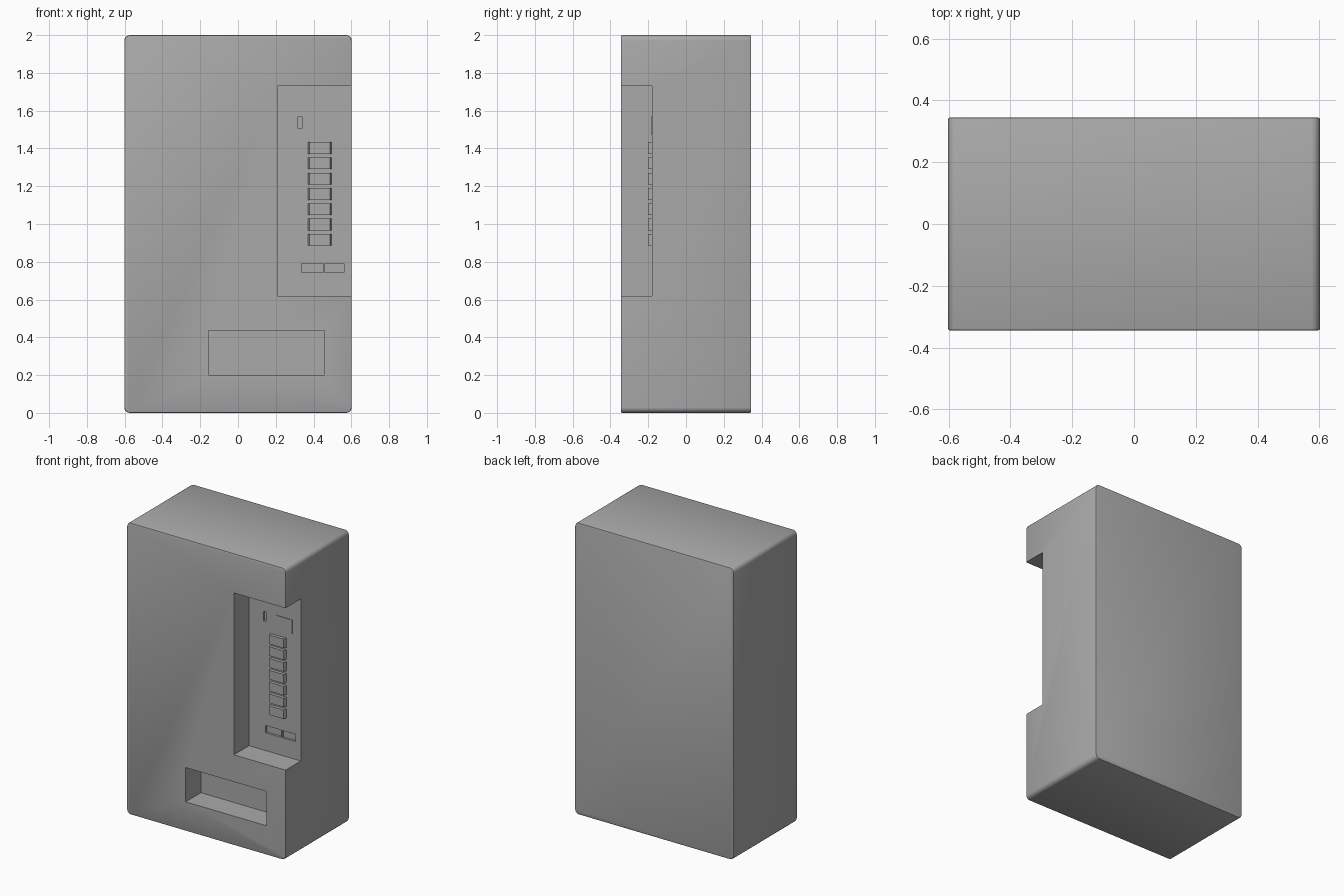
import bpy
import bmesh
from mathutils import Vector

if "Cube" in bpy.data.objects:
    bpy.data.objects.remove(bpy.data.objects["Cube"])

GREY = (0.4, 0.4, 0.4, 1)
grey = bpy.data.materials.new("plain grey")
grey.use_nodes = True
grey.diffuse_color = GREY
grey.node_tree.nodes["Principled BSDF"].inputs["Base Color"].default_value = GREY


def box(name, x, y, z):
    """Box spanning the given (low, high) ranges."""
    bm = bmesh.new()
    bmesh.ops.create_cube(bm, size=1)
    for v in bm.verts:
        v.co = Vector([(r[0] + r[1]) / 2 + c * (r[1] - r[0])
                       for c, r in zip(v.co, (x, y, z))])
    mesh = bpy.data.meshes.new(name)
    bm.to_mesh(mesh)
    bm.free()
    mesh.materials.append(grey)
    obj = bpy.data.objects.new(name, mesh)
    bpy.context.collection.objects.link(obj)
    return obj


def cut(target, name, x, y, z):
    """Recess a box-shaped opening into the target."""
    cutter = box(name, x, y, z)
    cutter.hide_render = True
    cutter.hide_set(True)
    cutter.display_type = 'WIRE'
    mod = target.modifiers.new(name, 'BOOLEAN')
    mod.operation = 'DIFFERENCE'
    mod.solver = 'EXACT'
    mod.object = cutter


FRONT, PANEL = -0.345, -0.18

# Cabinet with rounded outline and softened front and back rims
cabinet = box("cabinet", (-0.602, 0.602), (FRONT, 0.345), (0, 2))
bm = bmesh.new()
bm.from_mesh(cabinet.data)
corners = [e for e in bm.edges
           if abs(e.verts[0].co.y - e.verts[1].co.y) > 0.1]
bmesh.ops.bevel(bm, geom=corners, offset=0.03, segments=5, profile=0.5,
                affect='EDGES')
rims = [e for e in bm.edges
        if abs(e.verts[0].co.y - e.verts[1].co.y) < 0.001]
bmesh.ops.bevel(bm, geom=rims, offset=0.007, segments=2, profile=0.5,
                affect='EDGES')
bm.to_mesh(cabinet.data)
bm.free()

# Control panel notch, delivery tray and small slots
cut(cabinet, "panel_notch_cutter", (0.21, 0.8), (-0.5, PANEL), (0.62, 1.73))
cut(cabinet, "delivery_tray_cutter", (-0.155, 0.458), (-0.5, PANEL), (0.2, 0.435))
cut(cabinet, "coin_slot_cutter", (0.318, 0.338), (-0.2, -0.165), (1.505, 1.57))
cut(cabinet, "coin_return_cutter", (0.335, 0.452), (-0.2, -0.165), (0.742, 0.792))
cut(cabinet, "change_cup_cutter", (0.46, 0.562), (-0.2, -0.165), (0.742, 0.792))

bpy.context.view_layer.objects.active = cabinet
cabinet.select_set(True)
for mod in list(cabinet.modifiers):
    bpy.ops.object.modifier_apply(modifier=mod.name)
bpy.ops.object.shade_smooth_by_angle()

# Column of selection buttons with slightly tapered sides
for i in range(7):
    z = 0.885 + i * 0.081
    button = box(f"selection_button_{i + 1}", (0.37, 0.496),
                 (-0.202, PANEL + 0.005), (z, z + 0.062))
    for v in button.data.vertices:
        if v.co.y < PANEL:
            v.co.x += 0.009 if v.co.x < 0.43 else -0.009

# Thin display plate beside the coin slot
box("display_plate", (0.415, 0.54), (PANEL - 0.004, PANEL + 0.003), (1.475, 1.57))
